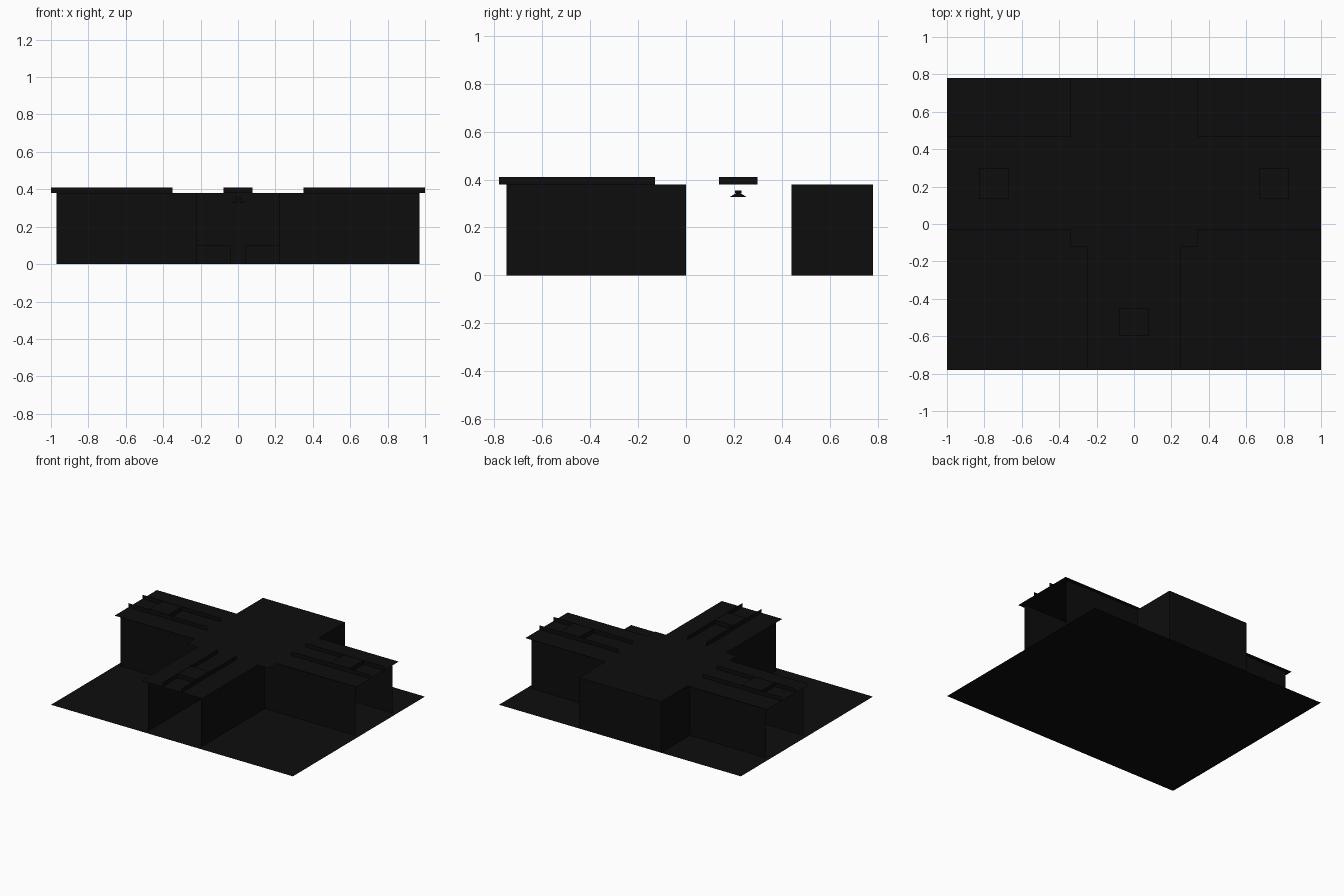
import bpy, bmesh, math

if "Cube" in bpy.data.objects:
    bpy.data.objects.remove(bpy.data.objects["Cube"])

mat = bpy.data.materials.new("near_black")
mat.diffuse_color = (0.004, 0.004, 0.004, 1)
mat.use_nodes = True
mat.node_tree.nodes["Principled BSDF"].inputs["Base Color"].default_value = mat.diffuse_color

H, TOP = 0.38, 0.41      # ceiling height, top of the ceiling channels


def make(name, faces):
    """Object from a few flat polygons."""
    bm = bmesh.new()
    for f in faces:
        bm.faces.new([bm.verts.new(p) for p in f])
    bmesh.ops.remove_doubles(bm, verts=bm.verts, dist=1e-5)
    me = bpy.data.meshes.new(name)
    bm.to_mesh(me)
    bm.free()
    me.materials.append(mat)
    ob = bpy.data.objects.new(name, me)
    bpy.context.collection.objects.link(ob)
    return ob


def flat(x0, x1, y0, y1, z):
    return [(x0, y0, z), (x1, y0, z), (x1, y1, z), (x0, y1, z)]


def upright(a, b, z0, z1):
    return [(*a, z0), (*b, z0), (*b, z1), (*a, z1)]


def box(x0, x1, y0, y1, z0, z1):
    c = [(x0, y0), (x1, y0), (x1, y1), (x0, y1)]
    return [upright(c[i], c[(i + 1) % 4], z0, z1) for i in range(4)] + [flat(x0, x1, y0, y1, z1)]


# floor sheet
make("floor", [flat(-1, 1, -0.78, 0.78, 0)])

# cross-shaped ceiling sheet, overhanging the walls slightly
half = [(0.25, -0.78), (0.25, -0.12), (0.34, -0.12), (0.34, -0.03),
        (1, -0.03), (1, 0.47), (0.34, 0.47), (0.34, 0.78)]
outline = half + [(-x, y) for x, y in reversed(half)]
make("ceiling", [[(x, y, H) for x, y in outline]])

# corridor walls, mirrored left and right; corridor ends stay open
for s, side in ((1, "right"), (-1, "left")):
    make("front_wall_" + side, [
        upright((s * 0.22, -0.75), (s * 0.22, 0), 0, H),
        upright((s * 0.22, 0), (s * 0.97, 0), 0, H)])
    make("rear_wall_" + side, [
        upright((s * 0.97, 0.44), (s * 0.34, 0.44), 0, H),
        upright((s * 0.34, 0.44), (s * 0.34, 0.78), 0, H)])
    # low counters at the back of the hall
    a, b = sorted((s * 0.04, s * 0.30))
    make("counter_" + side, box(a, b, 0.64, 0.77, 0, 0.10))
make("back_wall", [upright((-0.34, 0.78), (0.34, 0.78), 0, H)])


# ceiling channel rails, raised square panel and hanging lamp per corridor
def lamp(name, x, y):
    bm = bmesh.new()
    for r0, r1, z0, z1 in ((0.034, 0.010, 0.328, 0.343), (0.014, 0.014, 0.343, 0.355)):
        res = bmesh.ops.create_cone(bm, cap_ends=True, segments=16, radius1=r0, radius2=r1, depth=z1 - z0)
        bmesh.ops.translate(bm, verts=res["verts"], vec=(x, y, (z0 + z1) / 2))
    me = bpy.data.meshes.new(name)
    bm.to_mesh(me)
    bm.free()
    me.materials.append(mat)
    bpy.context.collection.objects.link(bpy.data.objects.new(name, me))


for s, side in ((1, "right"), (-1, "left")):
    make("channel_rails_" + side, [upright((s * 0.35, y), (s * 1.0, y), H, TOP) for y in (0.135, 0.30)])
    a, b = sorted((s * 0.67, s * 0.83))
    make("ceiling_panel_" + side, box(a, b, 0.137, 0.298, H, TOP))
    lamp("lamp_" + side, s * 0.75, 0.218)
make("channel_rails_front", [upright((x, -0.78), (x, -0.13), H, TOP) for x in (-0.08, 0.08)])
make("ceiling_panel_front", box(-0.078, 0.078, -0.60, -0.45, H, TOP))
lamp("lamp_front", 0, -0.525)
